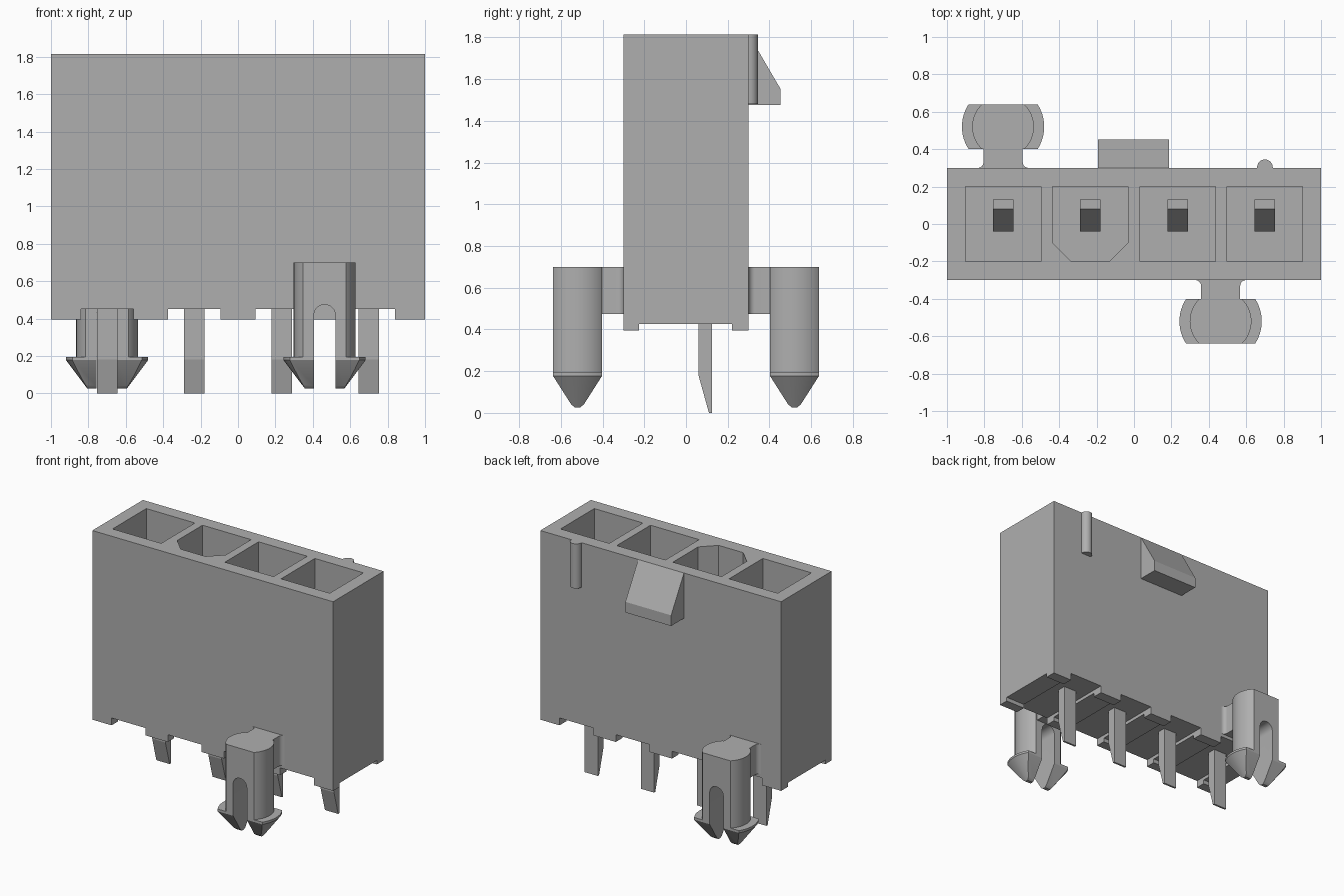
import bpy, bmesh
from math import sin, cos, pi
from mathutils import Vector, Matrix

cube = bpy.data.objects.get("Cube")
if cube:
    bpy.data.objects.remove(cube, do_unlink=True)

grey = bpy.data.materials.new("plain grey")
grey.use_nodes = True
grey.diffuse_color = (0.43, 0.43, 0.43, 1)
grey.node_tree.nodes["Principled BSDF"].inputs["Base Color"].default_value = (0.43, 0.43, 0.43, 1)


def finish(name, bm):
    bmesh.ops.recalc_face_normals(bm, faces=bm.faces)
    mesh = bpy.data.meshes.new(name)
    bm.to_mesh(mesh)
    bm.free()
    mesh.materials.append(grey)
    obj = bpy.data.objects.new(name, mesh)
    bpy.context.collection.objects.link(obj)
    return obj


def prism(name, points, axis, lo, hi):
    """Extrude a 2D outline along an axis from lo to hi."""
    place = {"x": lambda a, b: (lo, a, b), "y": lambda a, b: (a, lo, b), "z": lambda a, b: (a, b, lo)}[axis]
    bm = bmesh.new()
    face = bm.faces.new([bm.verts.new(place(a, b)) for a, b in points])
    step = Vector([(hi - lo) * (axis == k) for k in "xyz"])
    new = bmesh.ops.extrude_face_region(bm, geom=[face])["geom"]
    bmesh.ops.translate(bm, vec=step, verts=[v for v in new if isinstance(v, bmesh.types.BMVert)])
    return finish(name, bm)


def rect(a0, a1, b0, b1):
    return [(a0, b0), (a1, b0), (a1, b1), (a0, b1)]


def arc(cx, cy, r, start, end, n=12):
    return [(cx + r * cos(start + (end - start) * i / n), cy + r * sin(start + (end - start) * i / n))
            for i in range(n + 1)]


def lathe(name, profile, steps=64):
    bm = bmesh.new()
    verts = [bm.verts.new((r, 0, z)) for r, z in profile]
    edges = [bm.edges.new(pair) for pair in zip(verts, verts[1:])]
    bmesh.ops.spin(bm, geom=verts + edges, cent=(0, 0, 0), axis=(0, 0, 1), angle=2 * pi, steps=steps)
    bmesh.ops.remove_doubles(bm, verts=bm.verts, dist=0.0001)
    return finish(name, bm)


def activate(obj):
    bpy.ops.object.select_all(action="DESELECT")
    obj.select_set(True)
    bpy.context.view_layer.objects.active = obj


def combine(obj, tool, operation):
    activate(obj)
    mod = obj.modifiers.new("cut", "BOOLEAN")
    mod.operation, mod.solver, mod.object = operation, "EXACT", tool
    bpy.ops.object.modifier_apply(modifier=mod.name)
    bpy.data.objects.remove(tool, do_unlink=True)


def smooth(obj):
    activate(obj)
    bpy.ops.object.shade_smooth_by_angle(angle=0.5)


TOP, FLOOR = 1.815, 0.75
PIN_X = (-0.7, -0.233, 0.233, 0.7)

# Housing with stepped underside and four open pockets
housing = prism("housing", rect(-1, 1, -0.3, 0.3), "z", 0.395, TOP)
combine(housing, prism("under_step", rect(-0.225, 0.22, 0.2, 0.425), "x", -1.2, 1.2), "DIFFERENCE")
for i, x in enumerate(PIN_X):
    combine(housing, prism("under_slot", rect(x - 0.14, x + 0.14, 0.2, 0.45), "y", -0.5, 0.5), "DIFFERENCE")
    pocket = rect(x - 0.202, x + 0.202, -0.2, 0.2)
    if i == 1:  # keyed pocket
        pocket = [(x - 0.102, -0.2), (x + 0.102, -0.2), (x + 0.202, -0.1)] + pocket[2:] + [(x - 0.202, -0.1)]
    combine(housing, prism("pocket", pocket, "z", FLOOR, TOP + 0.2), "DIFFERENCE")

# Pins: tapered tail below, wider contact blade in the pocket
for i, x in enumerate(PIN_X):
    side = [(0.11, 0), (0.125, 0), (0.125, 0.6), (0.13, 0.6), (0.13, 1.25), (0.08, 1.25),
            (-0.04, 1.1), (-0.04, 0.6), (0.06, 0.6), (0.06, 0.18)]
    prism(f"pin_{i + 1}", side, "x", x - 0.055, x + 0.055)

# Latch ramp and alignment rib on the back
prism("latch_ramp", [(0.29, 1.475), (0.452, 1.475), (0.452, 1.555), (0.3, TOP), (0.29, TOP)], "x", -0.193, 0.187)
rib = [(0.742, 0.29)] + arc(0.7, 0.303, 0.042, 0, pi) + [(0.658, 0.29)]
smooth(prism("alignment_rib", rib, "z", 1.48, TOP))


# Split mounting pegs with barbed tips, and the necks that hold them
def peg(label, x, facing):
    y = 0.52 * facing
    body = lathe(label + "_peg", [(0, 0.025), (0.105, 0.025), (0.22, 0.178), (0.22, 0.195),
                                  (0.165, 0.195), (0.165, 0.7), (0, 0.7)])
    flats = [(0.118, 0.8), (0.118, 0.178), (0.03, 0.04), (0.012, 0.026)]
    flats += [(-a, b) for a, b in reversed(flats)]
    combine(body, prism("flats", flats, "x", -0.4, 0.4), "INTERSECT")
    slot = [(0.057, -0.1)] + arc(0, 0.418, 0.057, 0, pi) + [(-0.057, -0.1)]
    combine(body, prism("slot", slot, "y", -0.4, 0.4), "DIFFERENCE")
    body.data.transform(Matrix.Translation((x, y, 0)))
    smooth(body)
    half = [(0.105, 0.42)] + arc(0.135, 0.33, 0.03, pi, 1.5 * pi, 6) + [(0.135, 0.29)]
    outline = half + [(-a, b) for a, b in reversed(half)]
    smooth(prism(label + "_neck", [(x + a, b * facing) for a, b in outline], "z", 0.475, 0.7))


peg("front", 0.463, -1)
peg("back", -0.7, 1)
smooth(housing)
